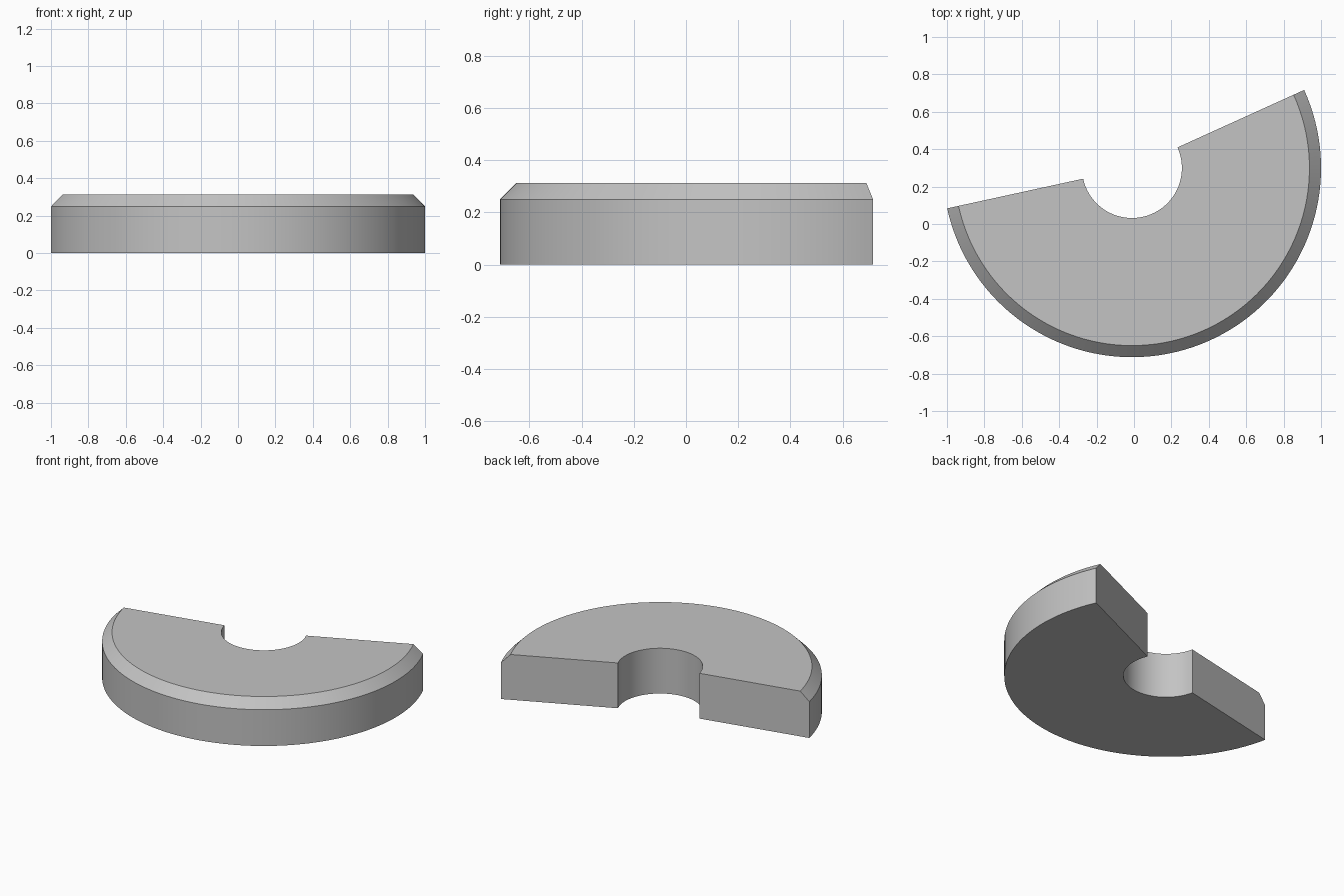
import bpy, bmesh, math

cube = bpy.data.objects.get("Cube")
if cube:
    bpy.data.objects.remove(cube)

# Plain grey material
grey = bpy.data.materials.new("plain_grey")
grey.use_nodes = True
colour = (0.55, 0.55, 0.55, 1)
grey.diffuse_color = colour
grey.node_tree.nodes["Principled BSDF"].inputs["Base Color"].default_value = colour

# Ring cross-section as (radius, height), chamfered on the outer top edge
CX, CY = -0.011, 0.299
INNER, OUTER, HEIGHT, CHAMFER = 0.267, 1.011, 0.312, 0.062
profile = [(INNER, 0), (OUTER, 0), (OUTER, HEIGHT - CHAMFER),
           (OUTER - CHAMFER, HEIGHT), (INNER, HEIGHT)]
START, END, STEPS = math.radians(192.3), math.radians(384.4), 96

# Sweep the cross-section round the arc
bm = bmesh.new()
sections = []
for i in range(STEPS + 1):
    a = START + (END - START) * i / STEPS
    sections.append([bm.verts.new((CX + r * math.cos(a), CY + r * math.sin(a), z))
                     for r, z in profile])
count = len(profile)
for s, t in zip(sections, sections[1:]):
    for k in range(count):
        n = (k + 1) % count
        bm.faces.new((s[k], s[n], t[n], t[k]))

# Flat cut ends
bm.faces.new(sections[0])
bm.faces.new(sections[-1])
bmesh.ops.recalc_face_normals(bm, faces=bm.faces)

mesh = bpy.data.meshes.new("half_ring")
bm.to_mesh(mesh)
bm.free()
mesh.materials.append(grey)
ring = bpy.data.objects.new("half_ring", mesh)
bpy.context.collection.objects.link(ring)

# Smooth curved walls, crisp edges
bpy.ops.object.select_all(action='DESELECT')
ring.select_set(True)
bpy.context.view_layer.objects.active = ring
bpy.ops.object.shade_smooth_by_angle(angle=math.radians(30))
